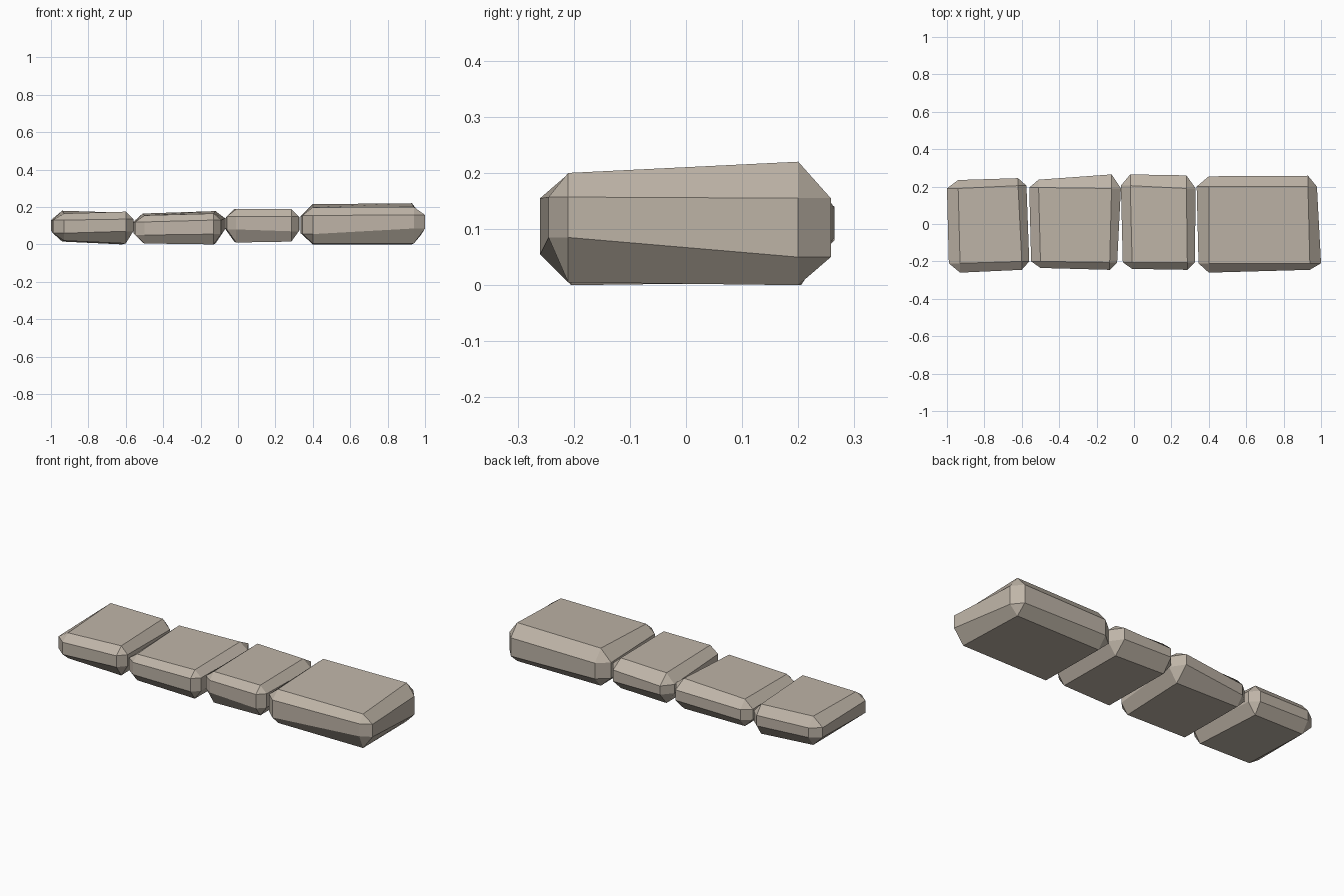
import bpy, bmesh

stone_mat = bpy.data.materials.new("stone")
stone_mat.diffuse_color = (0.52, 0.46, 0.39, 1)


def stone(name, corners, bottom):
    """Irregular chamfered block. Corners run front-left, front-right,
    back-right, back-left: (x, y, outer x, outer y, top z, side low z, side high z)."""
    bm = bmesh.new()
    base, low, high, top = [], [], [], []
    for i, (x, y, ox, oy, zt, zl, zh) in enumerate(corners):
        base.append(bm.verts.new((x, y, bottom[i])))
        top.append(bm.verts.new((x, y, zt)))
        pair = [(ox, y), (x, oy)]
        if i % 2:
            pair.reverse()
        for px, py in pair:
            low.append(bm.verts.new((px, py, zl)))
            high.append(bm.verts.new((px, py, zh)))
    # top and bottom caps
    bm.faces.new(top)
    bm.faces.new(base[::-1])
    # eight side faces
    for k in range(8):
        n = (k + 1) % 8
        bm.faces.new((low[k], low[n], high[n], high[k]))
    # chamfers and corner triangles
    for i in range(4):
        j, a, b, c = (i + 1) % 4, 2 * i, 2 * i + 1, (2 * i + 2) % 8
        bm.faces.new((top[i], high[a], high[b]))
        bm.faces.new((top[i], high[b], high[c], top[j]))
        bm.faces.new((base[i], low[b], low[a]))
        bm.faces.new((base[i], base[j], low[c], low[b]))
    bmesh.ops.recalc_face_normals(bm, faces=bm.faces)
    mesh = bpy.data.meshes.new(name)
    bm.to_mesh(mesh)
    bm.free()
    mesh.materials.append(stone_mat)
    bpy.context.collection.objects.link(bpy.data.objects.new(name, mesh))


# row of four stones, left to right
stone("stone_left", [
    (-0.93, -0.21, -0.99, -0.26, 0.165, 0.06, 0.13),
    (-0.60, -0.20, -0.56, -0.245, 0.175, 0.07, 0.135),
    (-0.62, 0.205, -0.575, 0.245, 0.17, 0.06, 0.12),
    (-0.94, 0.19, -1.00, 0.235, 0.18, 0.075, 0.13)],
    (0.02, 0.005, 0.0, 0.015))

stone("stone_mid_left", [
    (-0.50, -0.20, -0.55, -0.235, 0.155, 0.05, 0.12),
    (-0.13, -0.205, -0.09, -0.245, 0.165, 0.055, 0.13),
    (-0.12, 0.19, -0.07, 0.265, 0.178, 0.08, 0.14),
    (-0.51, 0.195, -0.56, 0.237, 0.165, 0.06, 0.12)],
    (0.005, 0.0, 0.005, 0.01))

stone("stone_mid_right", [
    (-0.01, -0.205, -0.06, -0.24, 0.188, 0.08, 0.15),
    (0.285, -0.205, 0.325, -0.245, 0.188, 0.07, 0.15),
    (0.28, 0.19, 0.33, 0.26, 0.188, 0.08, 0.145),
    (-0.02, 0.205, -0.07, 0.265, 0.188, 0.085, 0.135)],
    (0.01, 0.015, 0.015, 0.015))

stone("stone_right", [
    (0.40, -0.21, 0.345, -0.26, 0.198, 0.055, 0.155),
    (0.94, -0.21, 1.00, -0.245, 0.20, 0.085, 0.157),
    (0.93, 0.20, 0.978, 0.258, 0.22, 0.05, 0.155),
    (0.40, 0.20, 0.335, 0.255, 0.215, 0.06, 0.15)],
    (0.005, 0.005, 0.0, 0.0))
